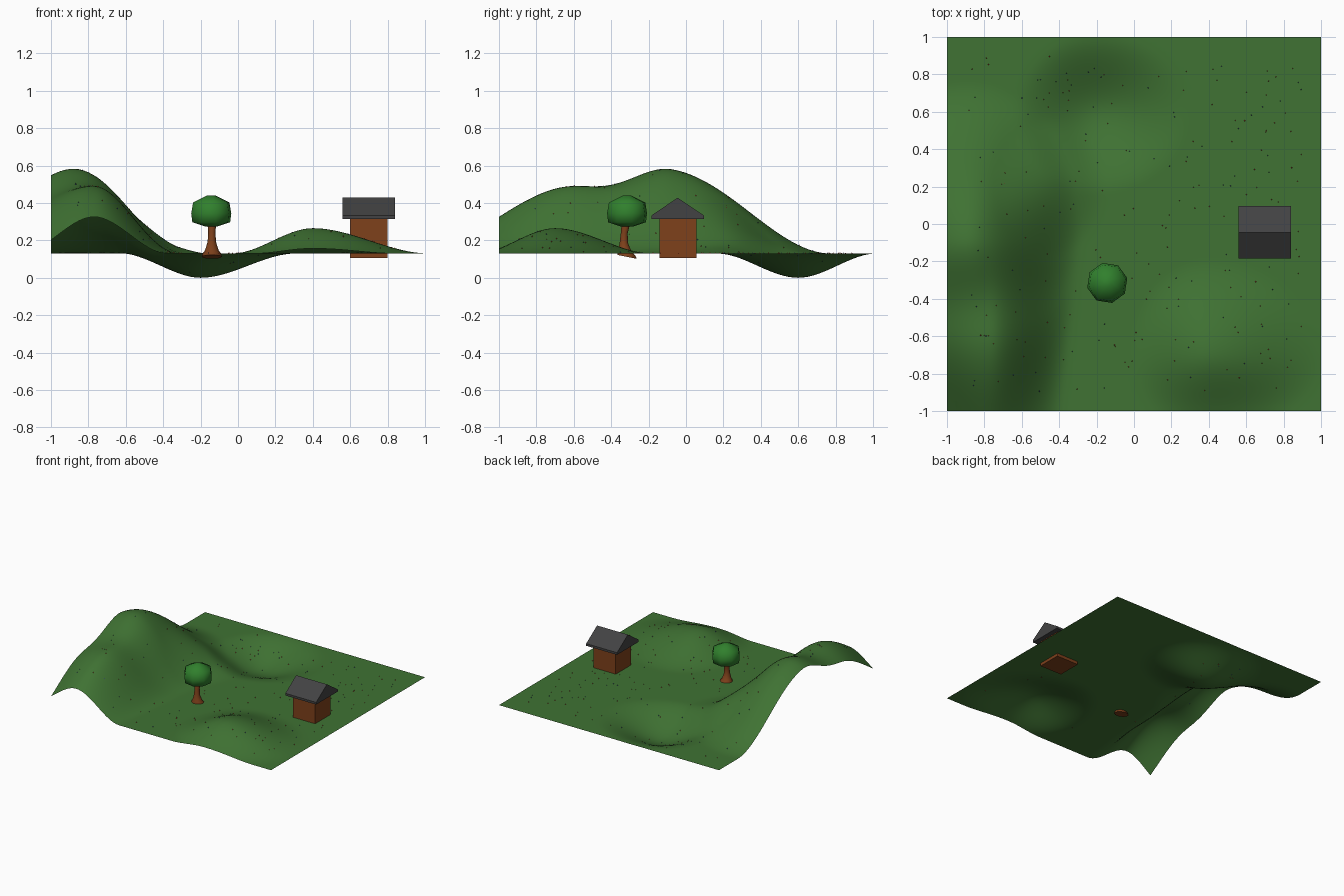
import bpy, bmesh, math, random

if "Cube" in bpy.data.objects:
    bpy.data.objects.remove(bpy.data.objects["Cube"])

random.seed(4)
BASE = 0.13


def material(name, rgb):
    m = bpy.data.materials.new(name)
    m.diffuse_color = (*rgb, 1)
    m.use_nodes = True
    m.node_tree.nodes["Principled BSDF"].inputs["Base Color"].default_value = m.diffuse_color
    return m


GRASS = material("grass_green", (0.050, 0.168, 0.033))
LEAF = material("leaf_green", (0.030, 0.215, 0.026))
WOOD = material("wood_brown", (0.21, 0.052, 0.011))
ROOF = material("roof_grey", (0.055, 0.055, 0.056))
RED = material("flower_red", (0.5, 0.03, 0.02))
BLUE = material("flower_blue", (0.03, 0.04, 0.25))


def finish(name, bm, mats, smooth=None):
    bmesh.ops.recalc_face_normals(bm, faces=bm.faces)
    me = bpy.data.meshes.new(name)
    bm.to_mesh(me)
    bm.free()
    ob = bpy.data.objects.new(name, me)
    bpy.context.collection.objects.link(ob)
    for m in mats:
        me.materials.append(m)
    if smooth:
        bpy.ops.object.select_all(action='DESELECT')
        ob.select_set(True)
        bpy.context.view_layer.objects.active = ob
        bpy.ops.object.shade_smooth_by_angle(angle=math.radians(smooth))
    return ob


def ease(d):
    t = max(0.0, 1 - abs(d))
    return t * t * (3 - 2 * t)


def mound(x, y, cx, cy, left, right, front, back):
    """Smooth bump with its own reach to each side."""
    dx, dy = x - cx, y - cy
    return ease(math.hypot(dx / (right if dx > 0 else left),
                           dy / (back if dy > 0 else front)))


def height(x, y):
    peak = 0.435 * mound(x, y, -0.88, -0.08, 0.7, 0.60, 0.62, 0.85)
    reach = 0.39 + (0.12 if x > -0.77 else 0.9) * (y + 1)
    ridge = 0.36 * ease((x + 0.77) / reach) * ease((y + 0.6) / 0.85)
    shelf = 0.06 * mound(x, y, -0.45, 0.22, 0.3, 0.3, 0.4, 0.35)
    hill = 0.135 * mound(x, y, 0.4, -0.7, 0.43, 0.62, 0.42, 0.52)
    hollow = 0.13 * mound(x, y, -0.2, 0.6, 0.43, 0.51, 0.44, 0.42)
    return max(0.0, BASE + math.hypot(peak, ridge) + shelf + hill - hollow)


def lathe(bm, rings, cx, sides, tilt=0.0, turn=0.0):
    """Closed stack of rings given as (z, radius, y centre)."""
    loops = []
    for z, r, y in rings:
        angles = [math.tau * (i + turn) / sides for i in range(sides)]
        loops.append([bm.verts.new((cx + r * math.cos(a), y + r * math.sin(a),
                                    z - tilt * r * math.sin(a))) for a in angles])
    for a, b in zip(loops, loops[1:]):
        for i in range(sides):
            j = (i + 1) % sides
            bm.faces.new((a[i], a[j], b[j], b[i]))
    bm.faces.new(loops[0])
    bm.faces.new(loops[-1])


# Rolling ground: one displaced sheet
bm = bmesh.new()
bmesh.ops.create_grid(bm, x_segments=80, y_segments=80, size=1)
for v in bm.verts:
    v.co.z = height(v.co.x, v.co.y)
ground = finish("ground", bm, [GRASS], 60)
if ground.data.polygons[0].normal.z < 0:
    ground.data.flip_normals()

# House walls, sunk a little into the ground
bm = bmesh.new()
bmesh.ops.create_cube(bm, size=1)
for v in bm.verts:
    v.co = (0.70 + v.co.x * 0.20, -0.043 + v.co.y * 0.197, 0.213 + v.co.z * 0.215)
finish("house_walls", bm, [WOOD])

# Gable roof: profile in y/z pushed along x
bm = bmesh.new()
profile = [(-0.185, 0.315), (0.096, 0.315), (0.096, 0.333), (-0.045, 0.428), (-0.185, 0.333)]
ends = [[bm.verts.new((x, y, z)) for y, z in profile] for x in (0.56, 0.84)]
for end in ends:
    bm.faces.new(end)
for i in range(5):
    j = (i + 1) % 5
    bm.faces.new((ends[0][i], ends[0][j], ends[1][j], ends[1][i]))
finish("house_roof", bm, [ROOF])

# Tree trunk, flaring into the sloping ground
bm = bmesh.new()
lathe(bm, [(0.112, 0.054, -0.315), (0.128, 0.050, -0.318), (0.148, 0.036, -0.326),
           (0.19, 0.023, -0.332), (0.24, 0.019, -0.330), (0.30, 0.024, -0.320)],
      -0.14, 10, tilt=0.2)
finish("tree_trunk", bm, [WOOD], 50)

# Tree crown: chunky low-sided ball
bm = bmesh.new()
lathe(bm, [(0.273, 0.030, -0.315), (0.297, 0.104, -0.315), (0.345, 0.110, -0.315),
           (0.402, 0.100, -0.315), (0.440, 0.022, -0.315)], -0.143, 8, turn=0.3)
finish("tree_crown", bm, [LEAF], 70)

# Tiny flowers scattered over the ground
bm = bmesh.new()
for k in range(220):
    x, y = random.uniform(-0.9, 0.9), random.uniform(-0.9, 0.9)
    if 0.58 < x < 0.82 and -0.16 < y < 0.08:
        continue
    z = height(x, y)
    r = 0.003
    base = [bm.verts.new((x + r * math.cos(math.tau * i / 4),
                          y + r * math.sin(math.tau * i / 4), z)) for i in range(4)]
    tip = bm.verts.new((x, y, z + 0.006))
    for i in range(4):
        bm.faces.new((base[i], base[(i + 1) % 4], tip)).material_index = (0, 1, 0)[k % 3]
finish("flowers", bm, [RED, BLUE])
